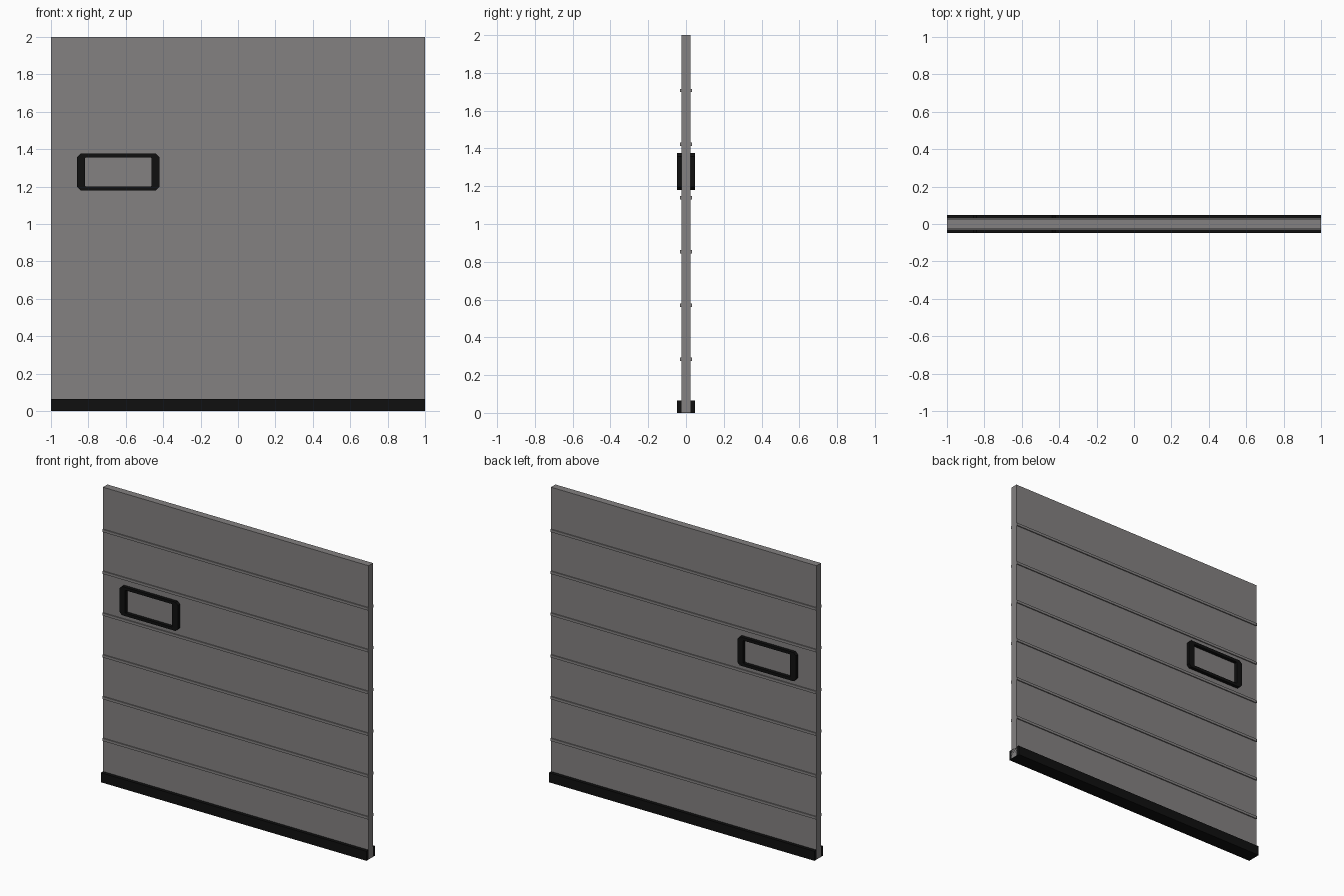
import bpy
import bmesh

cube = bpy.data.objects.get("Cube")
if cube:
    bpy.data.objects.remove(cube, do_unlink=True)


def material(name, color):
    m = bpy.data.materials.new(name)
    m.use_nodes = True
    m.diffuse_color = color
    m.node_tree.nodes["Principled BSDF"].inputs["Base Color"].default_value = color
    return m


grey = material("panel grey", (0.23, 0.22, 0.22, 1))
black = material("rubber black", (0.005, 0.005, 0.005, 1))


def add_object(name, bm, mat):
    bmesh.ops.recalc_face_normals(bm, faces=bm.faces)
    mesh = bpy.data.meshes.new(name)
    bm.to_mesh(mesh)
    bm.free()
    mesh.materials.append(mat)
    obj = bpy.data.objects.new(name, mesh)
    bpy.context.collection.objects.link(obj)
    return obj


def box(name, half_depth, bottom, top, mat):
    """Full-width slab centred on the panel plane."""
    bm = bmesh.new()
    bmesh.ops.create_cube(bm, size=1)
    for v in bm.verts:
        v.co.x *= 2
        v.co.y *= 2 * half_depth
        v.co.z = top if v.co.z > 0 else bottom
    return add_object(name, bm, mat)


def outline(half_x, half_z, cut):
    """Rectangle with clipped corners, as x, z pairs."""
    pts = []
    for sx, sz in ((1, 1), (-1, 1), (-1, -1), (1, -1)):
        pair = [(sx * half_x, sz * (half_z - cut)), (sx * (half_x - cut), sz * half_z)]
        pts += pair if sx * sz > 0 else pair[::-1]
    return pts


# Door panel and bottom seal
box("door_panel", 0.024, 0.002, 2, grey)
box("bottom_seal", 0.047, 0, 0.065, black)

# Horizontal joint ribs, standing proud on both faces
for i in range(1, 7):
    z = 0.2845 * i
    box(f"joint_rib_{i}", 0.031, z - 0.009, z + 0.009, grey)

# Window frame, passing through the panel
bm = bmesh.new()
depth, cx, cz = 0.047, -0.64, 1.278
loops = []
for half_x, half_z, cut in ((0.22, 0.098, 0.018), (0.177, 0.078, 0.003)):
    loops.append([bm.verts.new((cx + x, -depth, cz + z))
                  for x, z in outline(half_x, half_z, cut)])
outer, inner = loops
for i in range(len(outer)):
    j = (i + 1) % len(outer)
    bm.faces.new((outer[i], outer[j], inner[j], inner[i]))
ring = bmesh.ops.extrude_face_region(bm, geom=bm.faces[:], use_keep_orig=True)
for v in ring["geom"]:
    if isinstance(v, bmesh.types.BMVert):
        v.co.y = depth
add_object("window_frame", bm, black)
